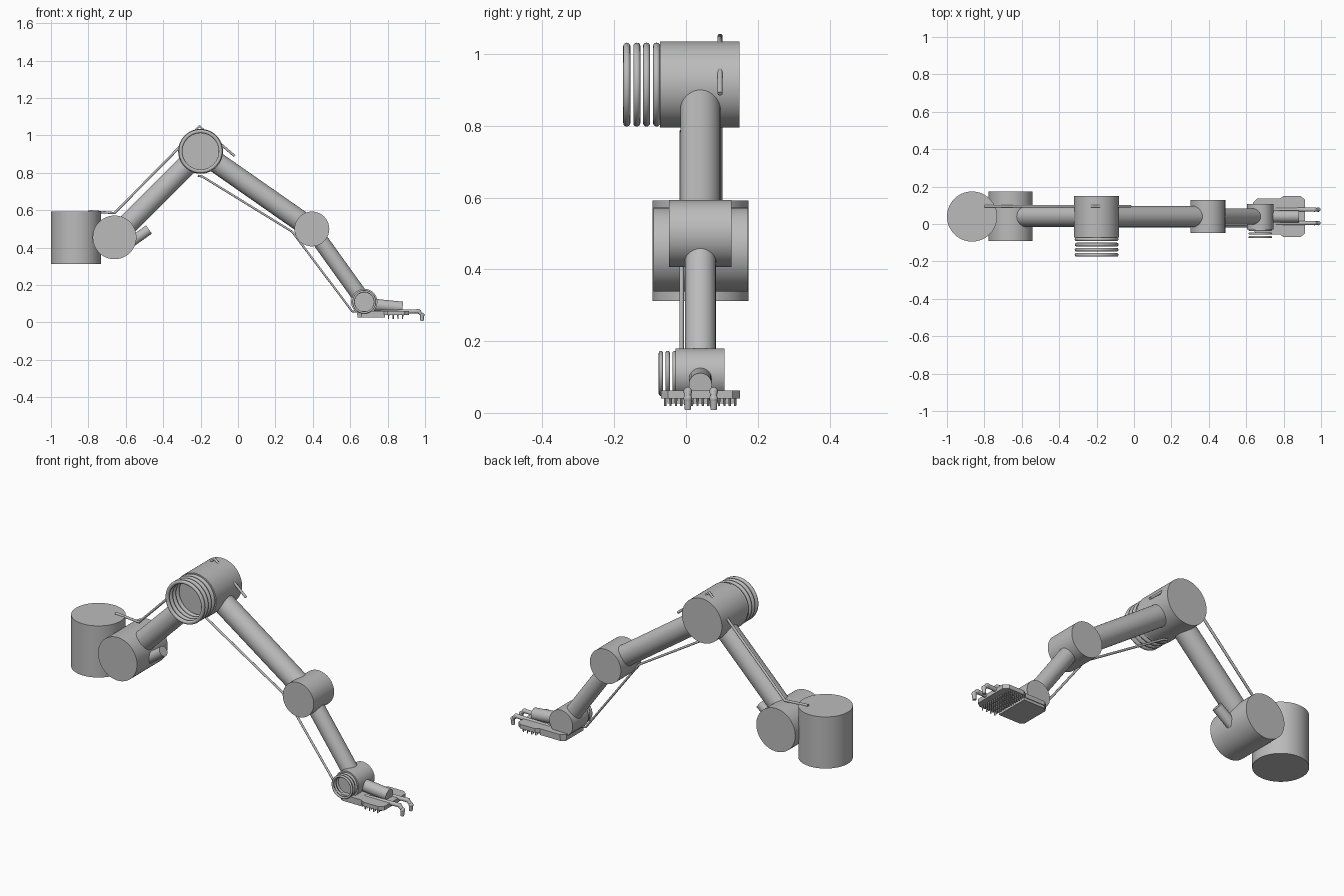
import bpy, bmesh, math
from mathutils import Vector

cube = bpy.data.objects.get("Cube")
if cube:
    bpy.data.objects.remove(cube)

grey = bpy.data.materials.new("plain grey")
grey.use_nodes = True
COLOR = (0.5, 0.5, 0.5, 1)
grey.diffuse_color = COLOR
grey.node_tree.nodes["Principled BSDF"].inputs["Base Color"].default_value = COLOR
MID = 0.04  # y of the arm's middle plane


def finish(name, smooth=True):
    ob = bpy.context.object
    ob.name = name
    ob.data.materials.append(grey)
    if smooth:
        bpy.ops.object.shade_smooth_by_angle(angle=math.radians(35))
    return ob


def rod(name, a, b, r, r2=None, sides=48):
    a, b = Vector(a), Vector(b)
    d = b - a
    bpy.ops.mesh.primitive_cone_add(vertices=sides, radius1=r, radius2=r if r2 is None else r2,
                                    depth=d.length, location=(a + b) / 2,
                                    rotation=d.to_track_quat('Z', 'Y').to_euler())
    return finish(name)


def joint(name, x, z, r, y0, y1):
    return rod(name, (x, y0, z), (x, y1, z), r, sides=64)


def link(name, start, end, r):
    return rod(name, (start[0], MID, start[1]), (end[0], MID, end[1]), r)


def rings(name, x, z, r, thick, ys):
    for i, y in enumerate(ys):
        bpy.ops.mesh.primitive_torus_add(major_radius=r, minor_radius=thick, major_segments=64,
                                         minor_segments=12, location=(x, y, z),
                                         rotation=(math.pi / 2, 0, 0))
        finish(f"{name}_{i + 1}")


def tube(name, points, y, r):
    curve = bpy.data.curves.new(name, 'CURVE')
    curve.dimensions = '3D'
    curve.bevel_depth = r
    curve.bevel_resolution = 3
    curve.use_fill_caps = True
    spline = curve.splines.new('POLY')
    spline.points.add(len(points) - 1)
    for p, (x, z) in zip(spline.points, points):
        p.co = (x, y, z, 1)
    curve.materials.append(grey)
    ob = bpy.data.objects.new(name, curve)
    bpy.context.collection.objects.link(ob)


def plate(name, outline, z0, z1):
    bm = bmesh.new()
    face = bm.faces.new([bm.verts.new((x, MID + y, z0)) for x, y in outline])
    top = bmesh.ops.extrude_face_region(bm, geom=[face])["geom"]
    bmesh.ops.translate(bm, vec=(0, 0, z1 - z0), verts=[v for v in top if isinstance(v, bmesh.types.BMVert)])
    bmesh.ops.recalc_face_normals(bm, faces=bm.faces)
    mesh = bpy.data.meshes.new(name)
    bm.to_mesh(mesh)
    bm.free()
    mesh.materials.append(grey)
    bpy.context.collection.objects.link(bpy.data.objects.new(name, mesh))


# Joint centres (x, z) along the arm
shoulder, elbow, forearm, wrist = (-0.66, 0.455), (-0.2, 0.915), (0.395, 0.5), (0.675, 0.11)

# Base and joint drums
rod("base_drum", (-0.866, MID, 0.312), (-0.866, MID, 0.592), 0.134, sides=64)
joint("shoulder_drum", *shoulder, 0.117, -0.09, 0.173)
joint("elbow_drum", *elbow, 0.12, -0.073, 0.149)
joint("forearm_drum", *forearm, 0.093, -0.048, 0.127)
joint("wrist_drum", *wrist, 0.07, -0.029, 0.107)

# Links between the joints
link("upper_arm", shoulder, elbow, 0.056)
link("mid_arm", elbow, forearm, 0.056)
link("lower_arm", forearm, wrist, 0.043)
link("shoulder_stub", (-0.62, 0.395), (-0.476, 0.497), 0.027)

# Stacked rings on the front of two joints
rings("elbow_ring", *elbow, 0.107, 0.01, [-0.165, -0.137, -0.11, -0.082])
rings("wrist_ring", *wrist, 0.057, 0.006, [-0.07, -0.051, -0.032])

# Hoses running along the arm
tube("upper_hose", [(-0.8, 0.595), (-0.66, 0.585), (-0.32, 0.93), (-0.207, 1.05),
                    (-0.08, 0.943), (-0.018, 0.89)], 0.095, 0.007)
tube("lower_hose", [(-0.215, 0.785), (-0.19, 0.78), (0.29, 0.485), (0.61, 0.06), (0.66, 0.055)],
     -0.012, 0.006)

# Hand: palm, rear pad, gripping teeth
link("hand_stub", (0.675, 0.1), (0.88, 0.079), 0.032)
half = [(0.637, 0.075), (0.66, 0.096), (0.78, 0.096), (0.8, 0.11), (0.89, 0.11), (0.915, 0.09)]
plate("palm", half + [(x, -y) for x, y in reversed(half)], 0.04, 0.062)
pad = [(0.64, 0.075), (0.66, 0.092), (0.785, 0.092)]
plate("palm_pad", pad + [(x, -y) for x, y in reversed(pad)], 0.026, 0.041)
for row in range(4):
    for col in range(14):
        x, y = 0.805 + row * 0.025, MID - 0.098 + col * 0.015
        rod(f"tooth_{row}_{col}", (x, y, 0.019), (x, y, 0.042), 0.003, 0.004, 8)

# Two hooked fingers with ball knuckles
finger = [(0.76, 0.055), (0.9, 0.058), (0.965, 0.06), (0.985, 0.04), (0.983, 0.009)]
for side, y in (("right", 0.005), ("left", 0.077)):
    for i, (a, b) in enumerate(zip(finger, finger[1:])):
        rod(f"{side}_finger_{i + 1}", (a[0], y, a[1]), (b[0], y, b[1]), 0.011, 0.009 if i > 1 else 0.011, 20)
    for i, (x, z) in enumerate(finger[1:4]):
        bpy.ops.mesh.primitive_uv_sphere_add(segments=20, ring_count=12, radius=0.012, location=(x, y, z))
        finish(f"{side}_knuckle_{i + 1}")
